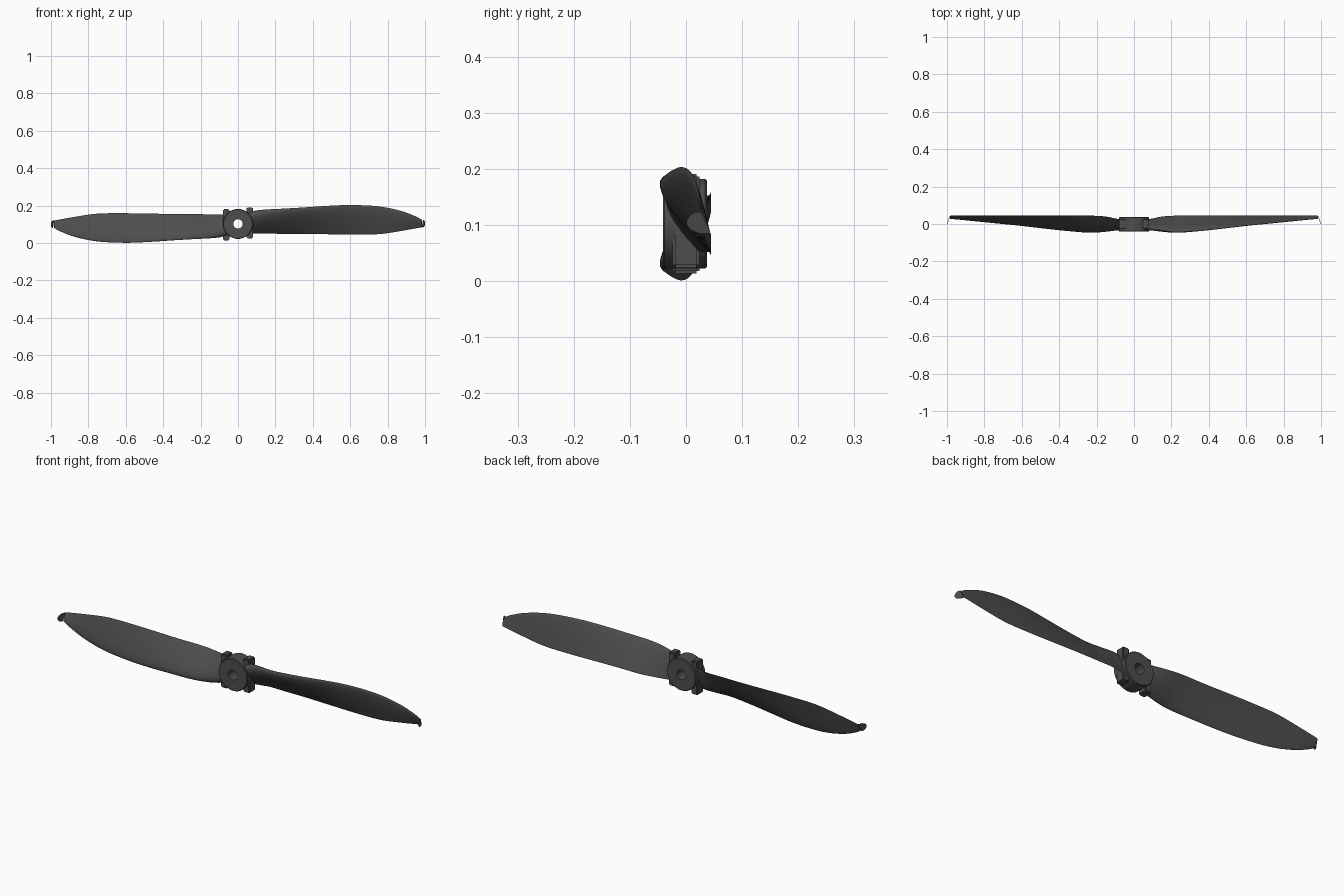
import bpy, bmesh, math
from mathutils import Vector, Matrix

cube = bpy.data.objects.get("Cube")
if cube:
    bpy.data.objects.remove(cube)

CENTRE_Z = 0.1025

grey = bpy.data.materials.new("dark_grey_plastic")
grey.use_nodes = True
colour = (0.075, 0.075, 0.075, 1)
grey.diffuse_color = colour
grey.node_tree.nodes["Principled BSDF"].inputs["Base Color"].default_value = colour


def make_object(name, bm, turned=False, angle=35):
    """Place a mesh on the hub axis, optionally turned half a revolution."""
    if turned:
        bm.transform(Matrix.Rotation(math.pi, 4, 'Y'))
    bm.transform(Matrix.Translation((0, 0, CENTRE_Z)))
    bmesh.ops.recalc_face_normals(bm, faces=bm.faces)
    mesh = bpy.data.meshes.new(name)
    bm.to_mesh(mesh)
    bm.free()
    mesh.materials.append(grey)
    obj = bpy.data.objects.new(name, mesh)
    bpy.context.collection.objects.link(obj)
    bpy.ops.object.select_all(action='DESELECT')
    obj.select_set(True)
    bpy.context.view_layer.objects.active = obj
    bpy.ops.object.shade_smooth_by_angle(angle=math.radians(angle))
    return obj


def loft(bm, rings, closed=False):
    """Skin a list of vertex rings with quads."""
    n = len(rings[0])
    pairs = list(zip(rings, rings[1:] + rings[:1])) if closed else list(zip(rings, rings[1:]))
    for a, b in pairs:
        for i in range(n):
            j = (i + 1) % n
            bm.faces.new((a[i], a[j], b[j], b[i]))


# Blade stations: x, leading edge (y, z), trailing edge (y, z), thickness
STATIONS = [
    (0.03, -0.018, 0.05, 0.018, -0.05, 0.040),
    (0.09, -0.022, 0.07, 0.028, -0.05, 0.036),
    (0.15, -0.034, 0.077, 0.04, -0.05, 0.030),
    (0.23, -0.043, 0.081, 0.045, -0.053, 0.024),
    (0.35, -0.035, 0.088, 0.045, -0.053, 0.020),
    (0.47, -0.023, 0.096, 0.045, -0.055, 0.016),
    (0.60, -0.008, 0.101, 0.045, -0.057, 0.013),
    (0.75, 0.007, 0.094, 0.045, -0.055, 0.011),
    (0.87, 0.019, 0.070, 0.045, -0.038, 0.009),
    (0.95, 0.026, 0.040, 0.045, -0.024, 0.006),
    (0.985, 0.028, 0.021, 0.044, -0.018, 0.004),
]


def spline(stations, steps):
    """Catmull-Rom interpolation through the stations."""
    pts = [Vector(s) for s in stations]
    pts = [2 * pts[0] - pts[1]] + pts + [2 * pts[-1] - pts[-2]]
    out = []
    for a, b, c, d in zip(pts, pts[1:], pts[2:], pts[3:]):
        for k in range(steps):
            t = k / steps
            out.append(0.5 * (2 * b + (c - a) * t + (2 * a - 5 * b + 4 * c - d) * t ** 2
                              + (3 * b - a - 3 * c + d) * t ** 3))
    return out + [pts[-2]]


def airfoil(count=12):
    """Closed section as (chord position, thickness offset), fuller on the front."""
    half = []
    for i in range(count + 1):
        u = (1 - math.cos(math.pi * i / count)) / 2
        t = 1.48 * math.sqrt(u) - 0.63 * u - 1.76 * u ** 2 + 1.42 * u ** 3 - 0.5 * u ** 4
        half.append((u, t))
    return [(u, 1.4 * t) for u, t in half] + [(u, -0.6 * t) for u, t in half[-2:0:-1]]


def blade(name, turned):
    bm = bmesh.new()
    rings = []
    for x, ly, lz, ty, tz, thick in spline(STATIONS, 4):
        lead, chord = Vector((x, ly, lz)), Vector((0, ty - ly, tz - lz))
        normal = Vector((0, chord.z, -chord.y)).normalized()
        rings.append([bm.verts.new(lead + chord * u + normal * t * thick)
                      for u, t in airfoil()])
    loft(bm, rings)
    bm.faces.new(rings[0])
    bm.faces.new(rings[-1])
    make_object(name, bm, turned, 50)


# Thin rounded winglet bent forward at the blade tip
def winglet(name, turned):
    bm = bmesh.new()
    outline = [(0.044, -0.018), (0.027, 0.021), (0.016, 0.021), (0.007, 0.015),
               (0.001, 0.006), (0.001, -0.002), (0.008, -0.011), (0.022, -0.017)]
    rings = [[bm.verts.new((0.983 + dx + 0.34 * (0.044 - y), y, z)) for y, z in outline]
             for dx in (0, 0.0025)]
    loft(bm, rings)
    for ring in rings:
        bm.faces.new(ring)
    make_object(name, bm, turned)


# Clamp lug crossing the hub where the blade root enters
def lug(name, turned):
    bm = bmesh.new()
    bmesh.ops.create_cube(bm, size=1)
    bm.transform(Matrix.Translation((0.0625, 0, 0.005)) @ Matrix.Diagonal((0.035, 0.048, 0.168, 1)))
    bmesh.ops.bevel(bm, geom=bm.edges[:], offset=0.005, segments=2, affect='EDGES')
    make_object(name, bm, turned)


# Hub with a through bore
def hub():
    bm = bmesh.new()
    profile = [(0.025, -0.041), (0.077, -0.041), (0.08, -0.038),
               (0.08, 0.034), (0.077, 0.037), (0.025, 0.037)]
    sides = 48
    rings = []
    for i in range(sides):
        a = 2 * math.pi * i / sides
        rings.append([bm.verts.new((r * math.cos(a), y, r * math.sin(a))) for r, y in profile])
    loft(bm, rings, closed=True)
    make_object("hub", bm)


hub()
for side, turned in (("left", False), ("right", True)):
    blade(side + "_blade", turned)
    winglet(side + "_winglet", turned)
    lug(side + "_lug", turned)
